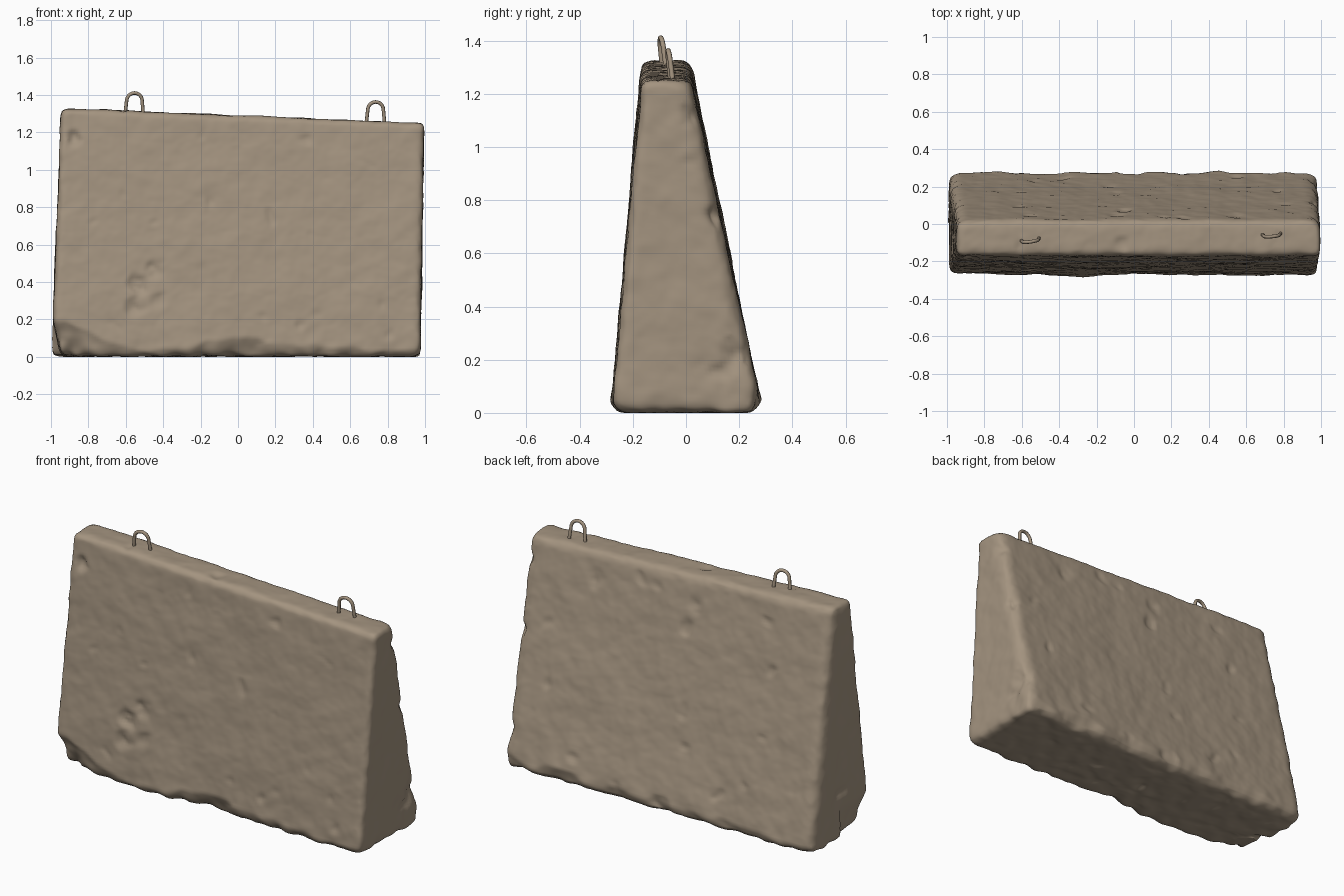
import bpy, bmesh, math
from mathutils import Vector, noise

if "Cube" in bpy.data.objects:
    bpy.data.objects.remove(bpy.data.objects["Cube"])

stone = bpy.data.materials.new("weathered tan concrete")
stone.diffuse_color = (0.37, 0.295, 0.215, 1)
stone.use_nodes = True
stone.node_tree.nodes["Principled BSDF"].inputs["Base Color"].default_value = stone.diffuse_color


def bake(obj):
    """Replace the object's data by its evaluated mesh."""
    dg = bpy.context.evaluated_depsgraph_get()
    mesh = bpy.data.meshes.new_from_object(obj.evaluated_get(dg))
    name = obj.name
    bpy.data.objects.remove(obj)
    new = bpy.data.objects.new(name, mesh)
    bpy.context.collection.objects.link(new)
    mesh.materials.clear()
    mesh.materials.append(stone)
    return new


def smooth(a, b, t):
    t = min(1, max(0, (t - a) / (b - a)))
    return t * t * (3 - 2 * t)


# barrier block: tapered box with bevelled edges
bm = bmesh.new()
bmesh.ops.create_cube(bm, size=2)
for v in bm.verts:
    left, front, low = v.co.x < 0, v.co.y < 0, v.co.z < 0
    if low:
        v.co = (-0.995 if left else 0.975, -0.28 if front else 0.287, 0.003)
    else:
        v.co = (-0.948 if left else 0.997, -0.168 if front else 0.018, 1.33 if left else 1.25)
# wider rounding on the rear upright edges
rear = [e for e in bm.edges if all(v.co.y > 0 for v in e.verts)
        and abs(e.verts[0].co.z - e.verts[1].co.z) > 0.5]
bmesh.ops.bevel(bm, geom=rear, offset=0.055, segments=3, profile=0.5, affect='EDGES')
sharp = [e for e in bm.edges if e.calc_face_angle() > 0.8]
bmesh.ops.bevel(bm, geom=sharp, offset=0.032, segments=3, profile=0.5, affect='EDGES')
me = bpy.data.meshes.new("barrier_block")
bm.to_mesh(me)
bm.free()
block = bpy.data.objects.new("barrier_block", me)
bpy.context.collection.objects.link(block)
m = block.modifiers.new("voxels", 'REMESH')
m.mode, m.voxel_size = 'VOXEL', 0.014
m = block.modifiers.new("relax", 'SMOOTH')
m.factor, m.iterations = 0.5, 4
block = bake(block)

# dents: centre, radius, depth
dents = [((-0.88, -0.18, 1.17), 0.055, 0.022), ((-0.45, -0.24, 0.46), 0.07, 0.016),
         ((-0.53, -0.25, 0.38), 0.08, 0.020), ((-0.55, -0.26, 0.27), 0.07, 0.014),
         ((-0.42, -0.25, 0.30), 0.06, 0.010), ((0.98, 0.12, 0.75), 0.06, 0.018),
         ((0.97, 0.19, 0.22), 0.08, 0.022), ((0.98, 0.01, 1.12), 0.06, 0.014),
         ((0.97, 0.10, 0.14), 0.08, 0.012), ((-0.10, 0.05, 1.14), 0.06, 0.010),
         ((0.55, 0.05, 1.12), 0.07, 0.010), ((0.80, -0.27, 0.12), 0.06, 0.010)]
dents = [(Vector(c), r, d) for c, r, d in dents]


def chip_height(x):
    """Height of the broken front foot along the block."""
    h = 0.035 + 0.17 * smooth(-0.5, -1.0, x) if x < -0.5 else 0.035
    if x < -0.5:
        h = 0.035 + 0.16 * (1 - smooth(-1.0, -0.5, x))
    h += 0.075 * math.exp(-((x - 0.02) / 0.22) ** 2) + 0.03 * math.exp(-((x - 0.45) / 0.15) ** 2)
    return h + 0.03 * noise.noise(Vector((x * 9, 3, 1)))


# worn surface
me = block.data
normals = [v.normal.copy() for v in me.vertices]
for v, n in zip(me.vertices, normals):
    p = v.co.copy()
    worn = 1 - smooth(0.0, 0.2, p.z)                  # rougher foot
    edge = 1 - max(abs(c) for c in n)                 # rougher edges
    d = 0.006 * noise.noise(p * 4) + 0.0035 * noise.noise(p * 13)
    d += 0.0015 * noise.noise(p * 32)
    d += (0.010 * worn + 0.022 * edge) * noise.noise(p * 11 + Vector((7, 2, 5)))
    pit = noise.noise(p * 9 + Vector((1, 8, 3)))
    d -= 0.010 * smooth(0.45, 0.8, pit)
    for c, r, depth in dents:
        q = (p - c).length / r
        if q < 1.2:
            q += 0.35 * noise.noise(p * 18)
            d -= depth * (1 - smooth(0, 1, q)) * (1 + 0.5 * noise.noise(p * 30))
    v.co = p + n * d
    # broken front foot
    if p.y < 0:
        cut = max(0, chip_height(p.x) - p.z)
        v.co.y += cut * (0.42 + 0.25 * noise.noise(p * 10)) * smooth(0, -0.2, p.y)
        if p.x < -0.75:
            v.co.x += cut * 0.26 * smooth(-0.75, -0.97, p.x)
    # ragged rear foot
    else:
        cut = max(0, 0.07 + 0.05 * noise.noise(p * 7) - p.z)
        v.co.y -= cut * 0.45 * smooth(0.1, 0.27, p.y)
    v.co.z = max(0.0, v.co.z)
me.shade_smooth()


# lifting hoops
def hoop(name, x, y, z, turn):
    cu = bpy.data.curves.new(name, 'CURVE')
    cu.dimensions = '3D'
    cu.bevel_depth, cu.bevel_resolution = 0.0095, 2
    arc = [(0.042 * math.cos(a), 0.058 + 0.043 * math.sin(a))
           for a in (math.pi * i / 12 for i in range(13))]
    pts = [(0.052, -0.04)] + arc + [(-0.052, -0.04)]
    s = cu.splines.new('POLY')
    s.points.add(len(pts) - 1)
    for sp, (u, w) in zip(s.points, pts):
        sp.co = (u, -0.12 * w, w, 1)
    cu.use_fill_caps = True
    ob = bpy.data.objects.new(name, cu)
    bpy.context.collection.objects.link(ob)
    ob = bake(ob)
    ob.location = (x, y, z)
    ob.rotation_euler = (0, 0, turn)
    ob.data.shade_smooth()


hoop("left_lifting_hoop", -0.555, -0.083, 1.31, 0.14)
hoop("right_lifting_hoop", 0.735, -0.055, 1.262, 0.08)
